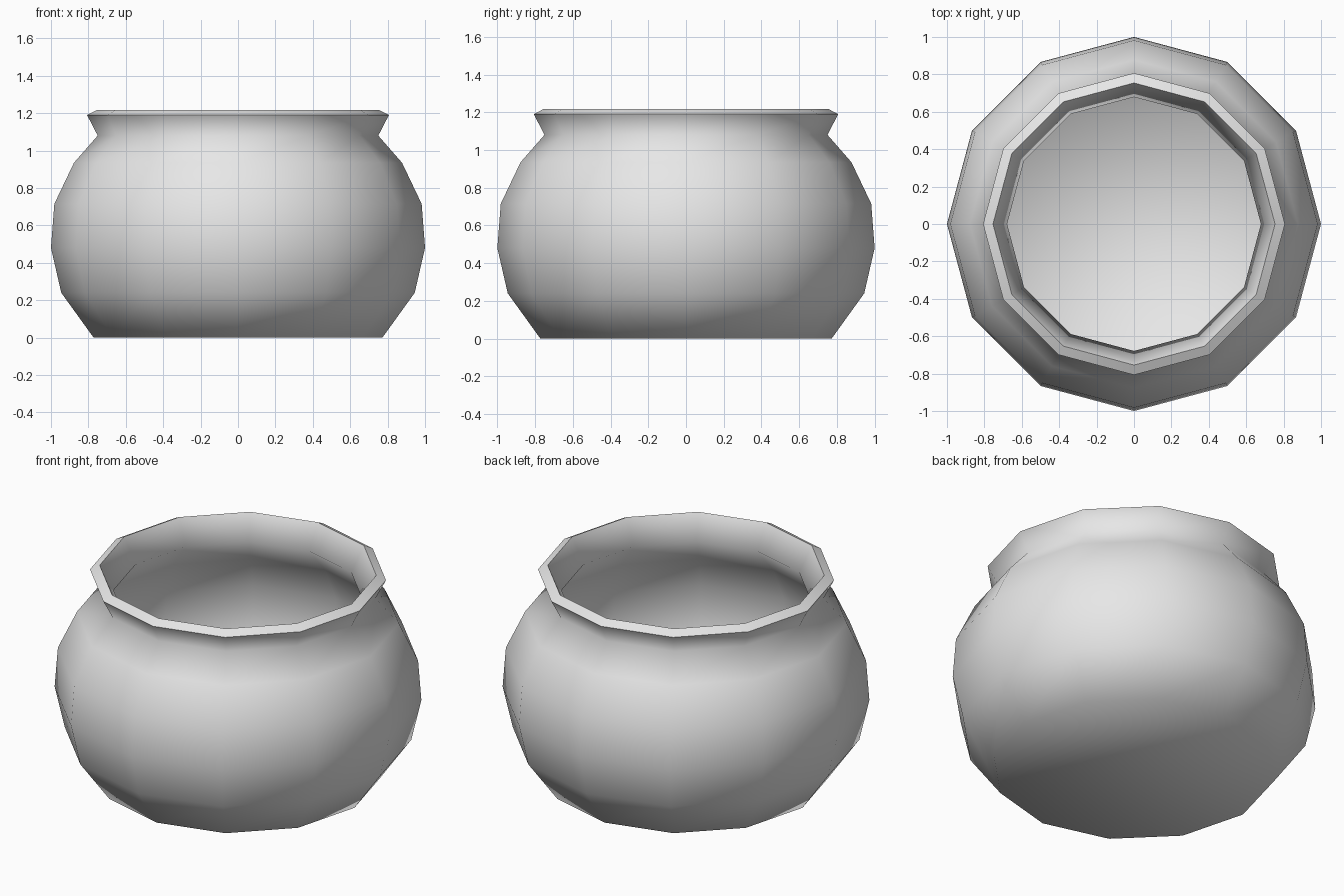
import bpy, bmesh, math

cube = bpy.data.objects.get("Cube")
if cube:
    bpy.data.objects.remove(cube, do_unlink=True)

SIDES = 12
WALL = 0.058

# Plain clay colour
clay = bpy.data.materials.new("light_grey_clay")
clay.use_nodes = True
colour = (0.8, 0.8, 0.8, 1)
clay.diffuse_color = colour
clay.node_tree.nodes["Principled BSDF"].inputs["Base Color"].default_value = colour

# Outer silhouette from foot to lip: (radius, height)
profile = [(0.772, 0), (0.945, 0.24), (1.0, 0.48), (0.982, 0.715),
           (0.877, 0.935), (0.75, 1.08), (0.807, 1.19)]

# Turn the profile into a faceted open pot with a flat base
bm = bmesh.new()
rings = []
for radius, height in profile:
    ring = []
    for i in range(SIDES):
        a = math.tau * i / SIDES
        ring.append(bm.verts.new((radius * math.cos(a), radius * math.sin(a), height)))
    rings.append(ring)
bm.faces.new(list(reversed(rings[0])))
for low, high in zip(rings, rings[1:]):
    for i in range(SIDES):
        j = (i + 1) % SIDES
        bm.faces.new((low[i], low[j], high[j], high[i]))
mesh = bpy.data.meshes.new("pot")
bm.to_mesh(mesh)
bm.free()
mesh.materials.append(clay)

pot = bpy.data.objects.new("pot", mesh)
bpy.context.collection.objects.link(pot)
bpy.ops.object.select_all(action='DESELECT')
pot.select_set(True)
bpy.context.view_layer.objects.active = pot

# Wall thickness grows inwards, leaving a bevelled lip
shell = pot.modifiers.new("wall", 'SOLIDIFY')
shell.thickness = WALL
shell.offset = -1
shell.use_even_offset = True
bpy.ops.object.modifier_apply(modifier=shell.name)

# Smooth body, sharp lip edges
bpy.ops.object.shade_smooth_by_angle(angle=math.radians(80))
